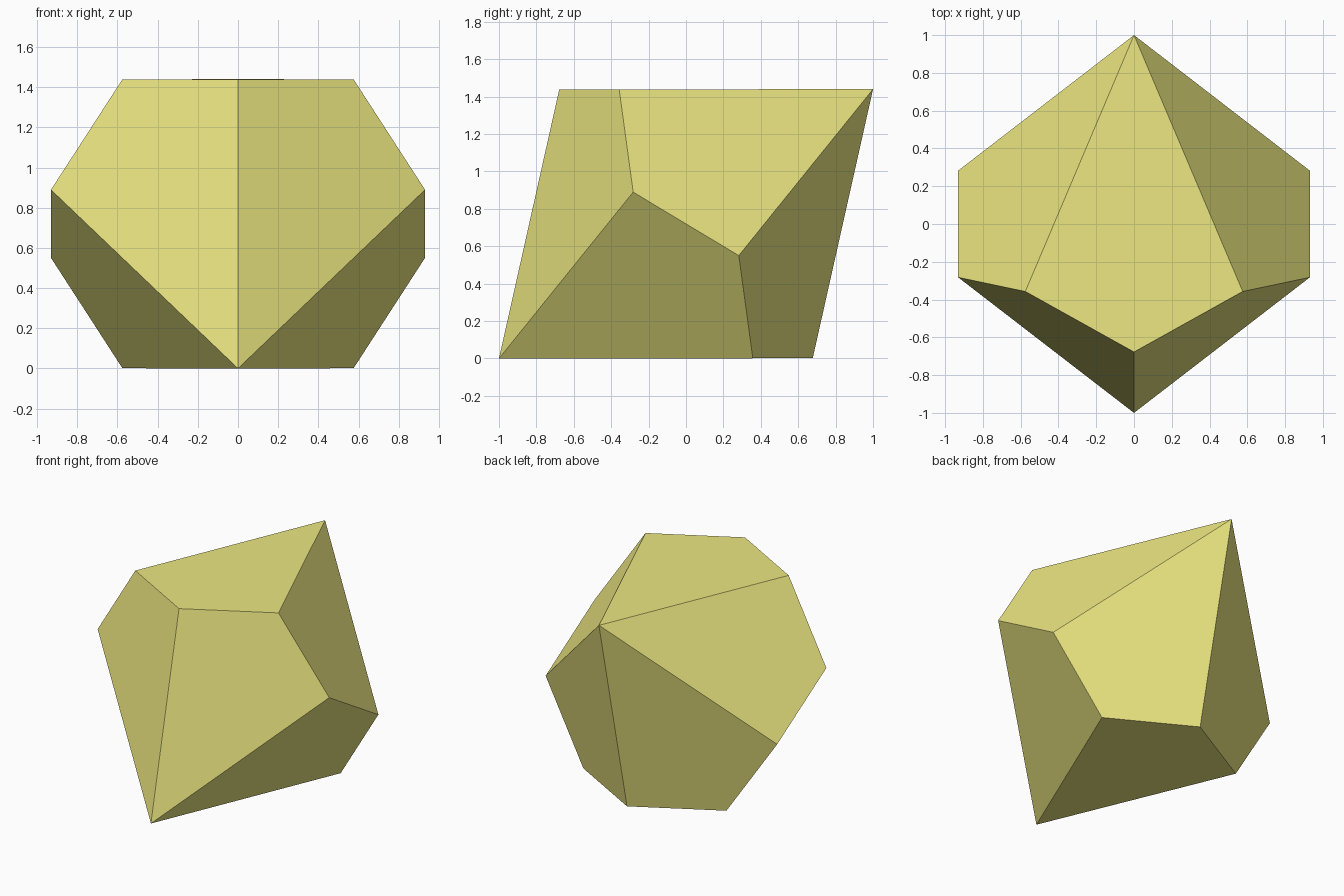
import bpy, bmesh
from math import pi, sin, cos, atan2, hypot
from mathutils import Matrix, Vector

if "Cube" in bpy.data.objects:
    bpy.data.objects.remove(bpy.data.objects["Cube"])

SIDES = 5                      # kites around each apex
HALF_Y, HALF_Z = 1.0, 0.72     # apex offset from centre once lying on a face

apex = hypot(HALF_Y, HALF_Z)
radius = 0.979
# ring zigzag height that keeps every kite planar
zig = apex * (1 - cos(pi / SIDES)) / (1 + cos(pi / SIDES))

bm = bmesh.new()
top = bm.verts.new((0, 0, apex))
bottom = bm.verts.new((0, 0, -apex))

# zigzag ring of ten corners around the middle, first one low
n = 2 * SIDES
ring = []
for i in range(n):
    a = -pi / 2 + i * pi / SIDES
    ring.append(bm.verts.new((radius * cos(a), radius * sin(a),
                              zig if i % 2 else -zig)))

# ten kite faces, alternately from the top and bottom apex
for i in range(n):
    kite = [top if i % 2 else bottom] + [ring[(i + k) % n] for k in range(3)]
    bm.faces.new(kite if i % 2 else kite[::-1])

# tip the body so it rests on one kite
bm.transform(Matrix.Translation(Vector((0, 0, HALF_Z))) @
             Matrix.Rotation(-atan2(HALF_Y, HALF_Z), 4, 'X'))
bmesh.ops.recalc_face_normals(bm, faces=bm.faces)

mesh = bpy.data.meshes.new("die_body")
bm.to_mesh(mesh)
bm.free()
body = bpy.data.objects.new("die_body", mesh)
bpy.context.collection.objects.link(body)

# yellow plastic
mat = bpy.data.materials.new("yellow_plastic")
mat.diffuse_color = (0.84, 0.80, 0.22, 1)
mat.use_nodes = True
mat.node_tree.nodes["Principled BSDF"].inputs["Base Color"].default_value = mat.diffuse_color
mesh.materials.append(mat)
